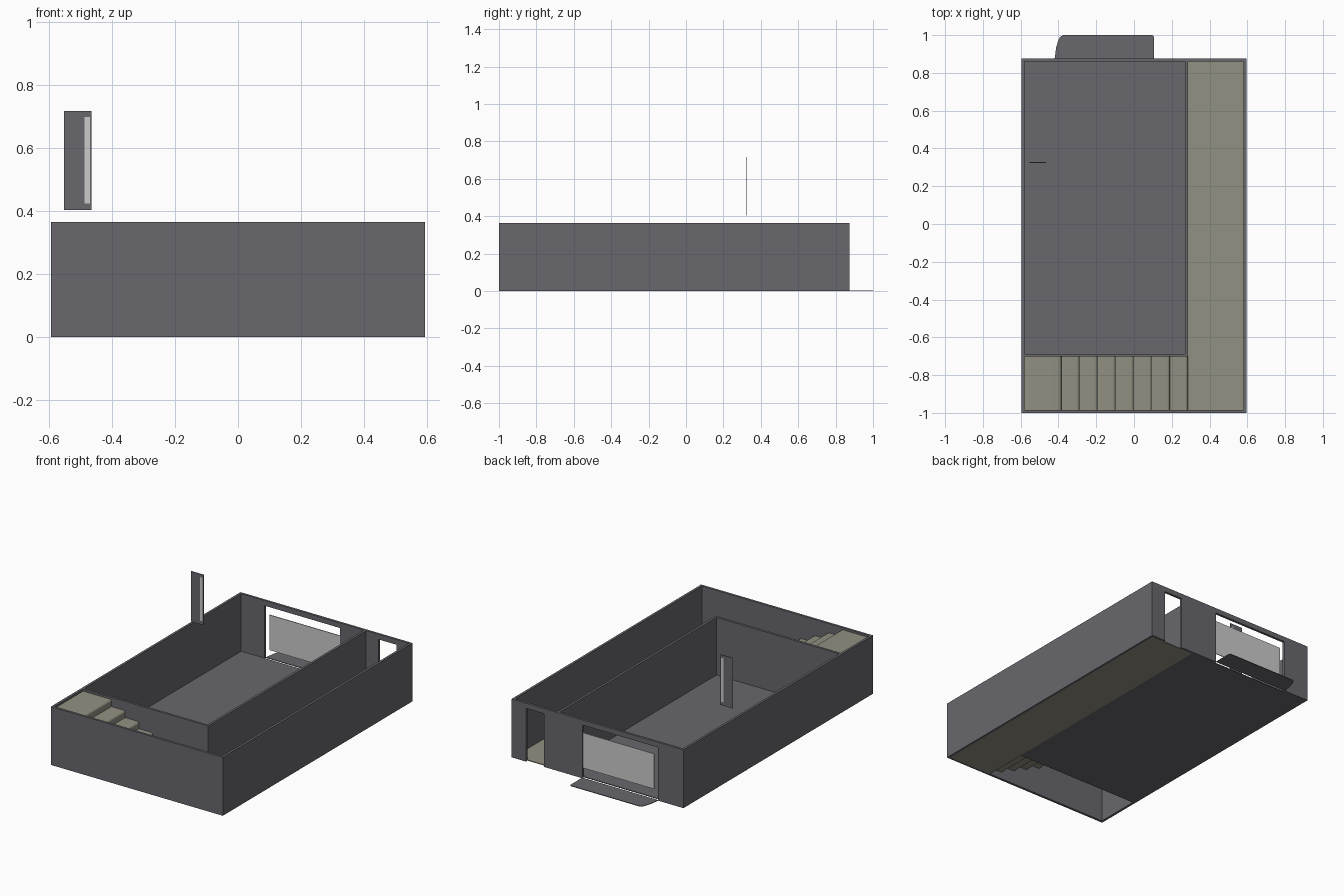
import bpy, bmesh, math

if "Cube" in bpy.data.objects:
    bpy.data.objects.remove(bpy.data.objects["Cube"])

# colours
def material(name, r, g, b):
    m = bpy.data.materials.new(name)
    m.diffuse_color = (r, g, b, 1)
    m.use_nodes = True
    m.node_tree.nodes["Principled BSDF"].inputs["Base Color"].default_value = m.diffuse_color
    return m

GREY = material("slate_grey", 0.138, 0.135, 0.152)
BEIGE = material("stone_beige", 0.29, 0.282, 0.225)
GLASS = material("pale_glass", 0.60, 0.60, 0.60)

def finish(name, bm, mat):
    bmesh.ops.recalc_face_normals(bm, faces=bm.faces)
    me = bpy.data.meshes.new(name)
    bm.to_mesh(me)
    bm.free()
    me.materials.append(mat)
    ob = bpy.data.objects.new(name, me)
    bpy.context.collection.objects.link(ob)
    return ob

def box(name, x, y, z, mat):
    bm = bmesh.new()
    bmesh.ops.create_cube(bm, size=1)
    for v in bm.verts:
        for i, (a, b) in enumerate((x, y, z)):
            v.co[i] = a if v.co[i] < 0 else b
    return finish(name, bm, mat)

def prism(name, pts, offset, mat):
    """Extrude a flat outline of 3D points along an offset."""
    bm = bmesh.new()
    face = bm.faces.new([bm.verts.new(p) for p in pts])
    out = bmesh.ops.extrude_face_region(bm, geom=[face], use_keep_orig=True)
    bmesh.ops.translate(bm, vec=offset,
                        verts=[g for g in out["geom"] if isinstance(g, bmesh.types.BMVert)])
    return finish(name, bm, mat)

W, F, B, H, T = 0.595, -1.0, 0.875, 0.365, 0.015   # half width, front, back, height, wall
PX, PY = 0.285, -0.695                             # partition positions

# outer walls
box("front_wall", (-W, W), (F, F + T), (0, H), GREY)
box("left_wall", (-W, -W + T), (F + T, B - T), (0, H), GREY)
box("right_wall", (W - T, W), (F + T, B - T), (0, H), GREY)

# back wall outline with a wide opening and a corridor doorway
outline = [(-W, 0), (-0.418, 0), (-0.418, 0.333), (0.105, 0.333), (0.105, 0),
           (0.37, 0), (0.37, 0.333), (0.496, 0.333), (0.496, 0), (W, 0), (W, H), (-W, H)]
prism("back_wall", [(x, B - T, z) for x, z in outline], (0, T, 0), GREY)

# inner walls
box("corridor_partition", (PX - T, PX), (PY - T / 2, B - T), (0, H), GREY)
box("stair_partition", (-W + T, PX - T), (PY - T / 2, PY + T / 2), (0, H), GREY)

# floors (the space under the stairs stays open)
box("room_floor", (-W + T, PX - T / 2), (PY, B - T), (0.0, 0.005), GREY)
box("corridor_floor", (PX - T / 2, W - T), (F + T, B - T), (0.0, 0.005), BEIGE)

# stairs: landing plus seven rounded treads, an open-bottomed shell
STEPS, TOP, X0 = 7, 0.352, -0.385
run, rise, rad = (PX - X0) / STEPS, TOP / (STEPS + 1), 0.014
profile = [(-W + T, TOP)]
for i in range(STEPS + 1):
    x, z = X0 + i * run, TOP - i * rise
    for k in range(6):
        a = math.pi / 2 * (1 - k / 5)
        profile.append((x - rad + rad * math.cos(a), z - rad + rad * math.sin(a)))
    profile.append((x, z - rise + (0.003 if i == STEPS else 0)))
bm = bmesh.new()
rows = [[bm.verts.new((x, y, z)) for x, z in profile] for y in (F + T, PY - T / 2)]
for i in range(len(profile) - 1):
    bm.faces.new((rows[0][i], rows[0][i + 1], rows[1][i + 1], rows[1][i]))
stairs = finish("stairs", bm, BEIGE)
bpy.context.view_layer.objects.active = stairs
stairs.select_set(True)
bpy.ops.object.shade_smooth_by_angle(angle=math.radians(35))

# entrance apron with one rounded corner
apron = [(-0.42, B), (-0.412, 0.935), (-0.4, 0.975), (-0.39, 0.992), (-0.375, 1.0),
         (0.097, 1.0), (0.105, 0.992), (0.105, B)]
prism("entrance_apron", [(x, y, 0) for x, y in apron], (0, 0, 0.004), GREY)

# pale panel in the wide opening
box("opening_glass", (-0.388, 0.104), (B - 0.011, B - 0.006), (0.062, 0.282), GLASS)

# raised door leaf: three stacked panels with a slim glass strip
Z0, Z1, DY = 0.403, 0.718, 0.325
third = (Z1 - Z0) / 3
for i in range(3):
    box(f"door_panel_{i + 1}", (-0.553, -0.488), (DY - 0.002, DY + 0.002),
        (Z0 + i * third, Z0 + (i + 1) * third), GREY)
box("door_edge", (-0.471, -0.466), (DY - 0.002, DY + 0.002), (Z0, Z1), GREY)
box("door_bottom_rail", (-0.488, -0.471), (DY - 0.002, DY + 0.002), (Z0, 0.424), GREY)
box("door_top_rail", (-0.488, -0.471), (DY - 0.002, DY + 0.002), (0.699, Z1), GREY)
box("door_glass", (-0.488, -0.471), (DY - 0.0015, DY + 0.0015), (0.424, 0.699), GLASS)
